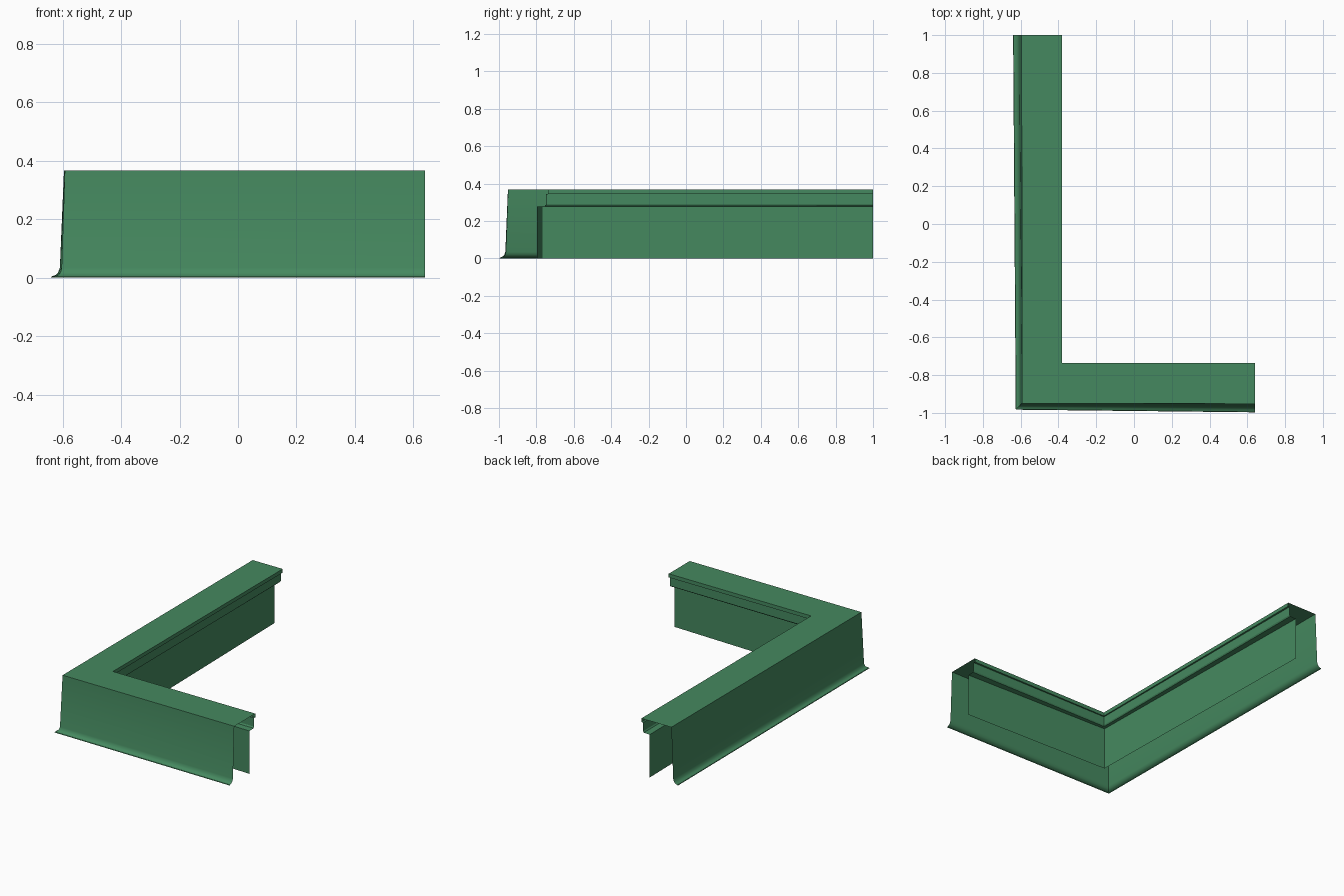
import bpy, bmesh

if "Cube" in bpy.data.objects:
    bpy.data.objects.remove(bpy.data.objects["Cube"])

green = bpy.data.materials.new("green_paint")
green.diffuse_color = (0.06, 0.25, 0.115, 1)
green.use_nodes = True
green.node_tree.nodes["Principled BSDF"].inputs["Base Color"].default_value = green.diffuse_color

INNER_X, INNER_Y = -0.38, -0.737   # inner edge of each arm
END_X, END_Y = 0.64, 1.0           # cut ends of the arms


def sweep(name, profile):
    """Sweep (end offset, corner offset, height) points round the L corner."""
    bm = bmesh.new()
    rows = []
    for end, corner, z in profile:
        rows.append([
            bm.verts.new((INNER_X - end, END_Y, z)),
            bm.verts.new((INNER_X - corner, INNER_Y - corner, z)),
            bm.verts.new((END_X, INNER_Y - end, z)),
        ])
    for a, b in zip(rows, rows[1:]):
        for i in range(2):
            bm.faces.new((a[i], a[i + 1], b[i + 1], b[i]))
    mesh = bpy.data.meshes.new(name)
    bm.to_mesh(mesh)
    bm.free()
    obj = bpy.data.objects.new(name, mesh)
    bpy.context.collection.objects.link(obj)
    mesh.materials.append(green)
    bpy.ops.object.select_all(action='DESELECT')
    obj.select_set(True)
    bpy.context.view_layer.objects.active = obj
    bpy.ops.object.shade_smooth_by_angle(angle=0.5)
    return obj


# Outer wall with the flared foot
sweep("outer_wall", [
    (0.260, 0.246, 0.000), (0.258, 0.244, 0.004), (0.244, 0.234, 0.009),
    (0.235, 0.227, 0.018), (0.229, 0.223, 0.034), (0.215, 0.212, 0.367),
])

# Flat top, stepped inner lip and the ledge beneath it
sweep("top_and_lip", [
    (0.215, 0.212, 0.367), (0.0, 0.0, 0.367), (0.0, 0.0, 0.343),
    (0.012, 0.008, 0.343), (0.012, 0.008, 0.287), (0.018, 0.012, 0.279),
    (0.060, 0.030, 0.277),
])

# Recessed inner panel, slightly further back at the arm ends
sweep("inner_panel", [(0.060, 0.030, 0.277), (0.060, 0.030, 0.0)])
